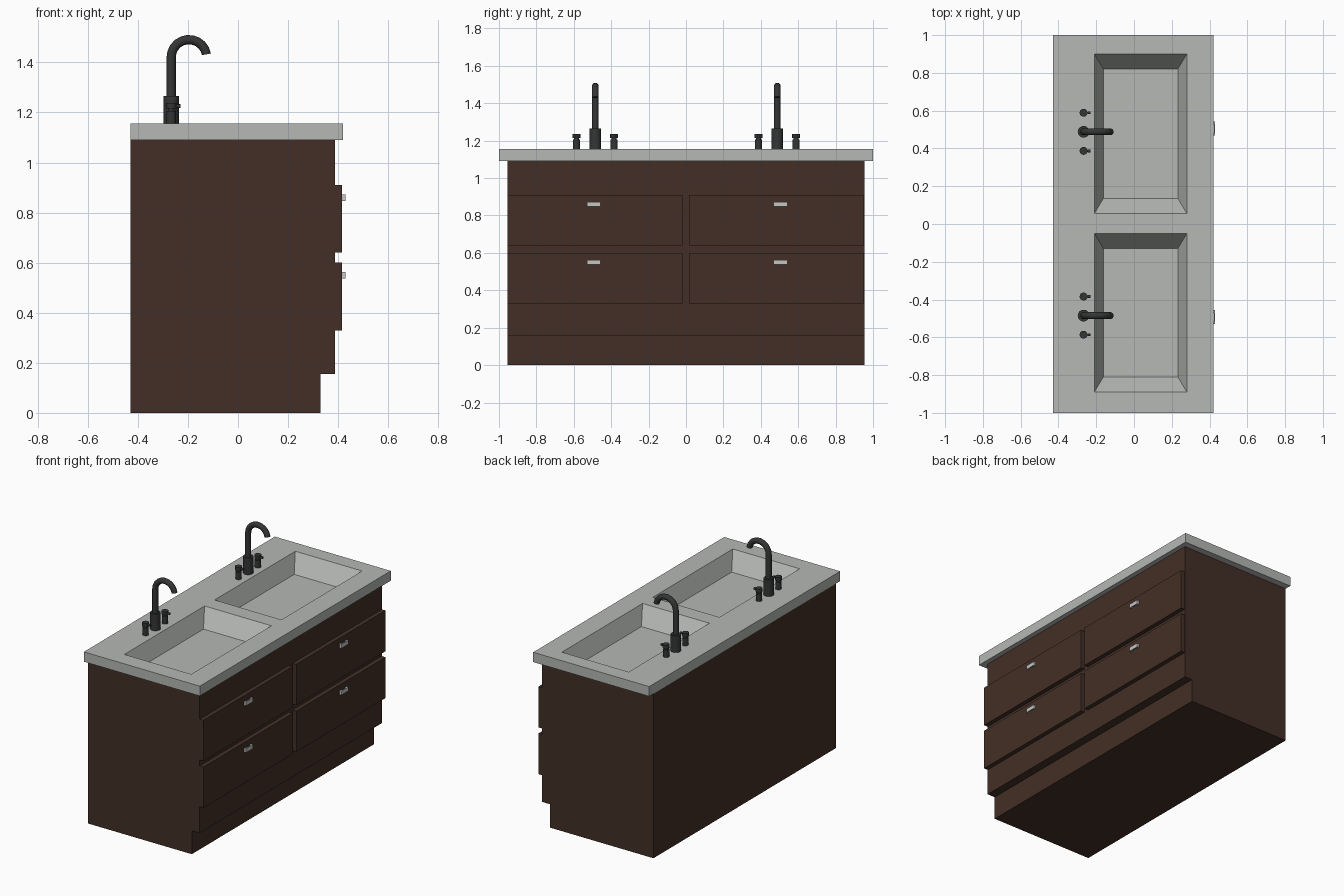
import bpy, bmesh, math
from mathutils import Vector, Matrix

cube = bpy.data.objects.get("Cube")
if cube:
    bpy.data.objects.remove(cube, do_unlink=True)


def material(name, rgb):
    m = bpy.data.materials.new(name)
    m.use_nodes = True
    m.diffuse_color = (*rgb, 1)
    m.node_tree.nodes["Principled BSDF"].inputs["Base Color"].default_value = (*rgb, 1)
    return m


WOOD = material("dark wood", (0.055, 0.028, 0.019))
STONE = material("grey stone", (0.46, 0.48, 0.46))
METAL = material("black metal", (0.035, 0.036, 0.036))
SILVER = material("pale steel", (0.55, 0.57, 0.55))


def finish(name, bm, mat, smooth=False):
    bmesh.ops.remove_doubles(bm, verts=bm.verts, dist=1e-5)
    mesh = bpy.data.meshes.new(name)
    bm.to_mesh(mesh)
    bm.free()
    mesh.materials.append(mat)
    ob = bpy.data.objects.new(name, mesh)
    bpy.context.collection.objects.link(ob)
    if smooth:
        bpy.ops.object.select_all(action='DESELECT')
        ob.select_set(True)
        bpy.context.view_layer.objects.active = ob
        bpy.ops.object.shade_smooth_by_angle(angle=math.radians(40))
    return ob


def add_box(bm, lo, hi):
    lo, hi = Vector(lo), Vector(hi)
    mat = Matrix.Translation((lo + hi) / 2) @ Matrix.Diagonal((*(hi - lo), 1))
    bmesh.ops.create_cube(bm, size=1, matrix=mat)


def add_rod(bm, start, end, radius, sides=16):
    start, end = Vector(start), Vector(end)
    d = end - start
    mat = Matrix.Translation((start + end) / 2) @ d.to_track_quat('Z', 'Y').to_matrix().to_4x4()
    bmesh.ops.create_cone(bm, cap_ends=True, segments=sides, radius1=radius,
                          radius2=radius, depth=d.length, matrix=mat)


def add_face(bm, points):
    return bm.faces.new([bm.verts.new(p) for p in points])


BACK, TOP, UNDER = -0.43, 1.155, 1.09

# Cabinet: side profile with toe kick, extruded along its width, open under the counter
bm = bmesh.new()
profile = [(BACK, UNDER), (BACK, 0), (0.33, 0), (0.33, 0.155), (0.387, 0.155), (0.387, UNDER)]
HALF = 0.955
for (x0, z0), (x1, z1) in zip(profile, profile[1:]):
    add_face(bm, [(x0, -HALF, z0), (x1, -HALF, z1), (x1, HALF, z1), (x0, HALF, z0)])
for side in (-HALF, HALF):
    add_face(bm, [(x, side, z) for x, z in profile])
bmesh.ops.remove_doubles(bm, verts=bm.verts, dist=1e-5)
bmesh.ops.recalc_face_normals(bm, faces=bm.faces)
finish("cabinet", bm, WOOD)

# Countertop: grid of panels with two sloped basins sunk in
bm = bmesh.new()
xs = [BACK, -0.21, 0.28, 0.42]
ys = [-1, -0.89, -0.05, 0.055, 0.90, 1]
FLOOR = TOP - 0.11
for i, (x0, x1) in enumerate(zip(xs, xs[1:])):
    for j, (y0, y1) in enumerate(zip(ys, ys[1:])):
        rim = [(x0, y0), (x1, y0), (x1, y1), (x0, y1)]
        if i == 1 and j in (1, 3):
            a, b, c, d = x0 + 0.048, x1 - 0.048, y0 + 0.08, y1 - 0.08
            base = [(a, c), (b, c), (b, d), (a, d)]
            add_face(bm, [(*p, FLOOR) for p in base])
            for k in range(4):
                n = (k + 1) % 4
                add_face(bm, [(*rim[k], TOP), (*rim[n], TOP), (*base[n], FLOOR), (*base[k], FLOOR)])
        else:
            add_face(bm, [(*p, TOP) for p in rim])
            add_face(bm, [(*p, UNDER) for p in reversed(rim)])
corners = [(xs[0], -1), (xs[-1], -1), (xs[-1], 1), (xs[0], 1)]
for p, q in zip(corners, corners[1:] + corners[:1]):
    add_face(bm, [(*p, UNDER), (*q, UNDER), (*q, TOP), (*p, TOP)])
finish("countertop", bm, STONE)

# Drawers and pulls
for row, z in (("lower", 0.33), ("upper", 0.64)):
    for side, y0, y1, mid in (("right", -0.955, -0.018, -0.493), ("left", 0.016, 0.952, 0.505)):
        bm = bmesh.new()
        add_box(bm, (0.38, y0, z), (0.416, y1, z + 0.27))
        finish(f"{row}_{side}_drawer", bm, WOOD)
        bm = bmesh.new()
        h = z + 0.207
        add_box(bm, (0.423, mid - 0.037, h), (0.43, mid + 0.037, h + 0.026))
        for s in (-1, 1):
            post = mid + s * 0.03
            add_box(bm, (0.41, post - 0.007, h), (0.424, post + 0.007, h + 0.026))
        finish(f"{row}_{side}_pull", bm, SILVER)

# Faucets: base, hooked spout and two lever taps each
FX = -0.267
for side, y in (("right", -0.485), ("left", 0.488)):
    bm = bmesh.new()
    add_rod(bm, (FX, y, TOP), (FX, y, 1.265), 0.031, 20)
    finish(f"{side}_faucet_base", bm, METAL, True)

    bm = bmesh.new()
    path = [(FX, 1.2, 0.0)]
    R = 0.071
    for k in range(11):
        t = math.radians(17 * k)
        path.append((FX + R - R * math.cos(t), 1.42 + R * math.sin(t), t))
    rings = []
    for x, z, t in path:
        ring = []
        for k in range(14):
            u = math.tau * k / 14
            r = 0.0185 * math.cos(u)
            ring.append(bm.verts.new((x + r * math.cos(t), y + 0.0185 * math.sin(u), z - r * math.sin(t))))
        rings.append(ring)
    for lower, upper in zip(rings, rings[1:]):
        for k in range(14):
            n = (k + 1) % 14
            bm.faces.new((lower[k], lower[n], upper[n], upper[k]))
    bm.faces.new(rings[-1])
    finish(f"{side}_spout", bm, METAL, True)

    for tap, off in (("right", -0.101), ("left", 0.101)):
        bm = bmesh.new()
        ty = y + off
        add_rod(bm, (FX, ty, TOP), (FX, ty, 1.205), 0.019)
        add_rod(bm, (FX, ty, 1.2), (FX, ty, 1.22), 0.013)
        add_rod(bm, (FX, ty, 1.215), (FX, ty, 1.237), 0.021)
        add_rod(bm, (FX, ty, 1.225), (-0.24, ty, 1.225), 0.005, 10)
        add_rod(bm, (-0.243, ty, 1.225), (-0.23, ty, 1.225), 0.008, 10)
        finish(f"{side}_faucet_{tap}_tap", bm, METAL, True)
